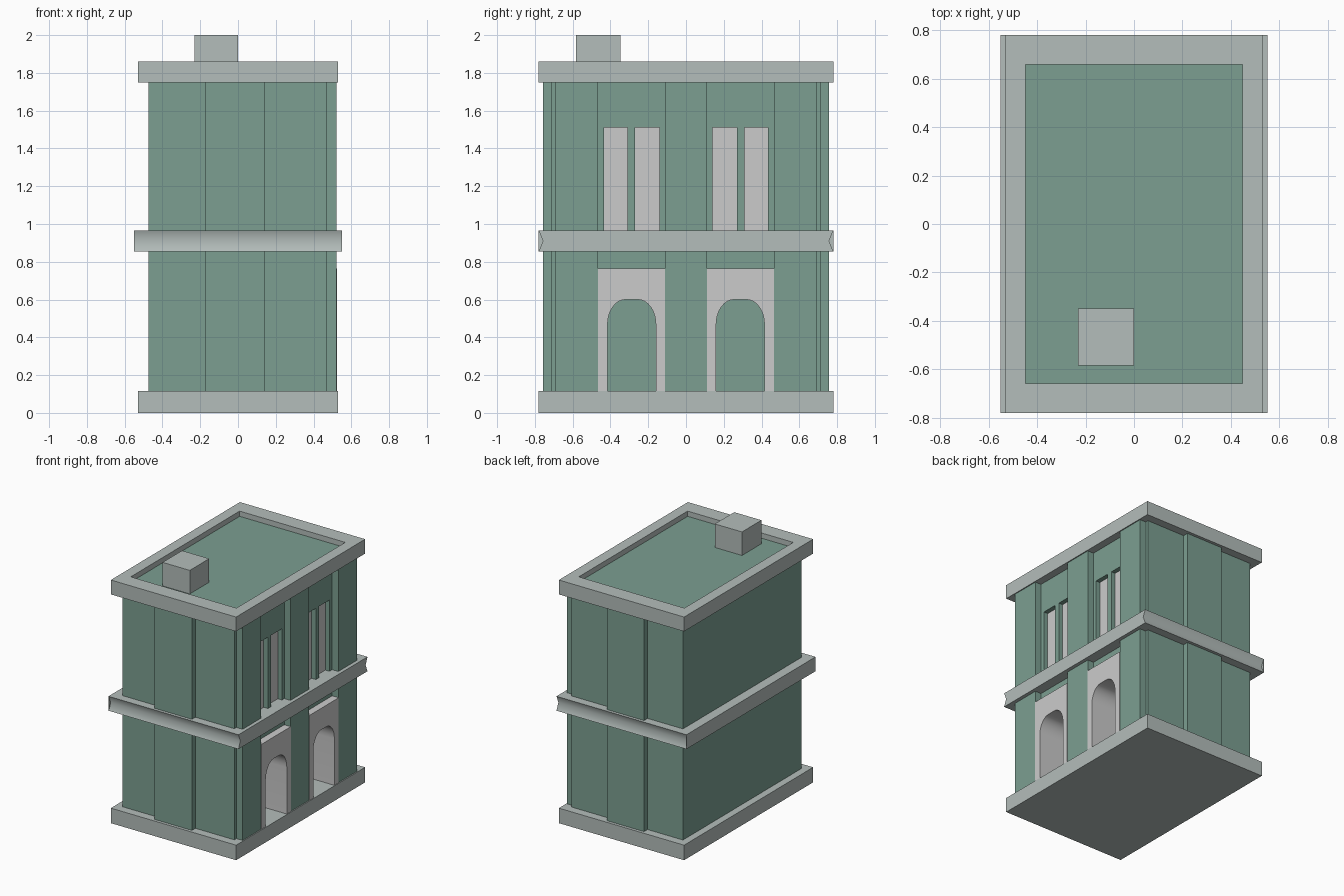
import bpy, bmesh, math

if "Cube" in bpy.data.objects:
    bpy.data.objects.remove(bpy.data.objects["Cube"])


def material(name, rgb):
    m = bpy.data.materials.new(name)
    m.diffuse_color = (*rgb, 1)
    m.use_nodes = True
    m.node_tree.nodes["Principled BSDF"].inputs["Base Color"].default_value = m.diffuse_color
    return m


GREEN = material("green_wall", (0.20, 0.345, 0.285))
STONE = material("stone_trim", (0.455, 0.51, 0.495))


def finish(name, bm, mat=None):
    bmesh.ops.recalc_face_normals(bm, faces=bm.faces)
    mesh = bpy.data.meshes.new(name)
    bm.to_mesh(mesh)
    bm.free()
    ob = bpy.data.objects.new(name, mesh)
    bpy.context.collection.objects.link(ob)
    if mat:
        mesh.materials.append(mat)
    return ob


def add_box(bm, x, y, z):
    verts = bmesh.ops.create_cube(bm, size=1)["verts"]
    for v in verts:
        v.co = [(a + b) / 2 + c * (b - a) for (a, b), c in zip((x, y, z), v.co)]


def boxes(name, specs, mat=None):
    bm = bmesh.new()
    for spec in specs:
        add_box(bm, *spec)
    return finish(name, bm, mat)


def prism(name, points, x0, x1, mat=None):
    """Extrude a (y, z) outline along x."""
    bm = bmesh.new()
    face = bm.faces.new([bm.verts.new((x0, y, z)) for y, z in points])
    ext = bmesh.ops.extrude_face_region(bm, geom=[face])["geom"]
    moved = [g for g in ext if isinstance(g, bmesh.types.BMVert)]
    bmesh.ops.translate(bm, vec=(x1 - x0, 0, 0), verts=moved)
    return finish(name, bm, mat)


def smooth(ob, degrees):
    bpy.ops.object.select_all(action="DESELECT")
    ob.select_set(True)
    bpy.context.view_layer.objects.active = ob
    bpy.ops.object.shade_smooth_by_angle(angle=math.radians(degrees))


def both(span):
    """A y span and its mirror image."""
    return [span, (-span[1], -span[0])]


BAY = (0.112, 0.467)
WINDOWS = [(0.14, 0.27), (0.31, 0.435)]
WALL_Z = (0.10, 1.77)

# Plinth
boxes("plinth", [((-0.53, 0.53), (-0.78, 0.78), (0, 0.115))], STONE)

# Main walls, with door bays and window recesses cut out
walls = boxes("walls", [((-0.475, 0.47), (-0.715, 0.715), WALL_Z)], GREEN)
holes = [((0.30, 0.6), s, (0.05, 0.765)) for s in both(BAY)]
holes += [((0.43, 0.6), s, (0.93, 1.51)) for w in WINDOWS for s in both(w)]
cutter = boxes("wall_cutter", holes)
cutter.hide_render = True
cut = walls.modifiers.new("openings", "BOOLEAN")
cut.object = cutter
cut.solver = "EXACT"
bpy.context.view_layer.objects.active = walls
bpy.ops.object.modifier_apply(modifier=cut.name)
bpy.data.objects.remove(cutter)

# Raised centre panels on front and back, pilasters on the right side
boxes("centre_panels", [((-0.175, 0.14), s, WALL_Z) for s in both((0.70, 0.757))], GREEN)
boxes("side_pilasters", [((0.45, 0.522), s, WALL_Z)
                         for s in both((0.467, 0.69)) + [(-0.112, 0.112)]], GREEN)

# Window panes
boxes("window_panes", [((0.42, 0.435), s, (0.93, 1.51))
                       for w in WINDOWS for s in both(w)])

# Arched doorways: upright frame with a rounded opening
for side, label in ((-1, "front"), (1, "back")):
    y0, y1, top, rx, ry = 0.16, 0.415, 0.60, 0.095, 0.13
    arch = [(y1, 0.1)]
    for cy, start in ((y1 - rx, 0), (y0 + rx, 90)):
        for i in range(9):
            a = math.radians(start + i * 90 / 8)
            arch.append((cy + rx * math.cos(a), top - ry + ry * math.sin(a)))
    arch.append((y0, 0.1))
    outline = [(BAY[0], 0.1), (BAY[0], 0.765), (BAY[1], 0.765), (BAY[1], 0.1)] + arch
    frame = prism(f"{label}_doorway", [(side * y, z) for y, z in outline], 0.30, 0.525)
    smooth(frame, 30)

# Middle band with grooved ends, closed by a flat plate on the left
band = [(-0.78, 0.855), (0.78, 0.855), (0.757, 0.91), (0.78, 0.965),
        (-0.78, 0.965), (-0.757, 0.91)]
smooth(prism("middle_band", band, -0.548, 0.55, STONE), 50)
boxes("band_end_plate", [((-0.55, -0.547), (-0.78, 0.78), (0.855, 0.965))], STONE)

# Cornice with a sunken roof
bm = bmesh.new()
add_box(bm, (-0.53, 0.53), (-0.78, 0.78), (1.75, 1.86))
bm.normal_update()
roof = max(bm.faces, key=lambda f: f.calc_center_median().z)
bmesh.ops.inset_region(bm, faces=[roof], thickness=0.05)
for v in roof.verts:
    v.co.x, v.co.y = math.copysign(0.447, v.co.x), math.copysign(0.658, v.co.y)
inner = bmesh.ops.extrude_face_region(bm, geom=[roof])["geom"]
bmesh.ops.delete(bm, geom=[roof], context="FACES_ONLY")
bmesh.ops.translate(bm, vec=(0, 0, -0.05),
                    verts=[g for g in inner if isinstance(g, bmesh.types.BMVert)])
finish("cornice", bm, STONE)
boxes("roof_deck", [((-0.447, 0.447), (-0.658, 0.658), (1.80, 1.82))], GREEN)

# Chimney
boxes("chimney", [((-0.23, 0), (-0.583, -0.348), (1.81, 2.0))], STONE)
